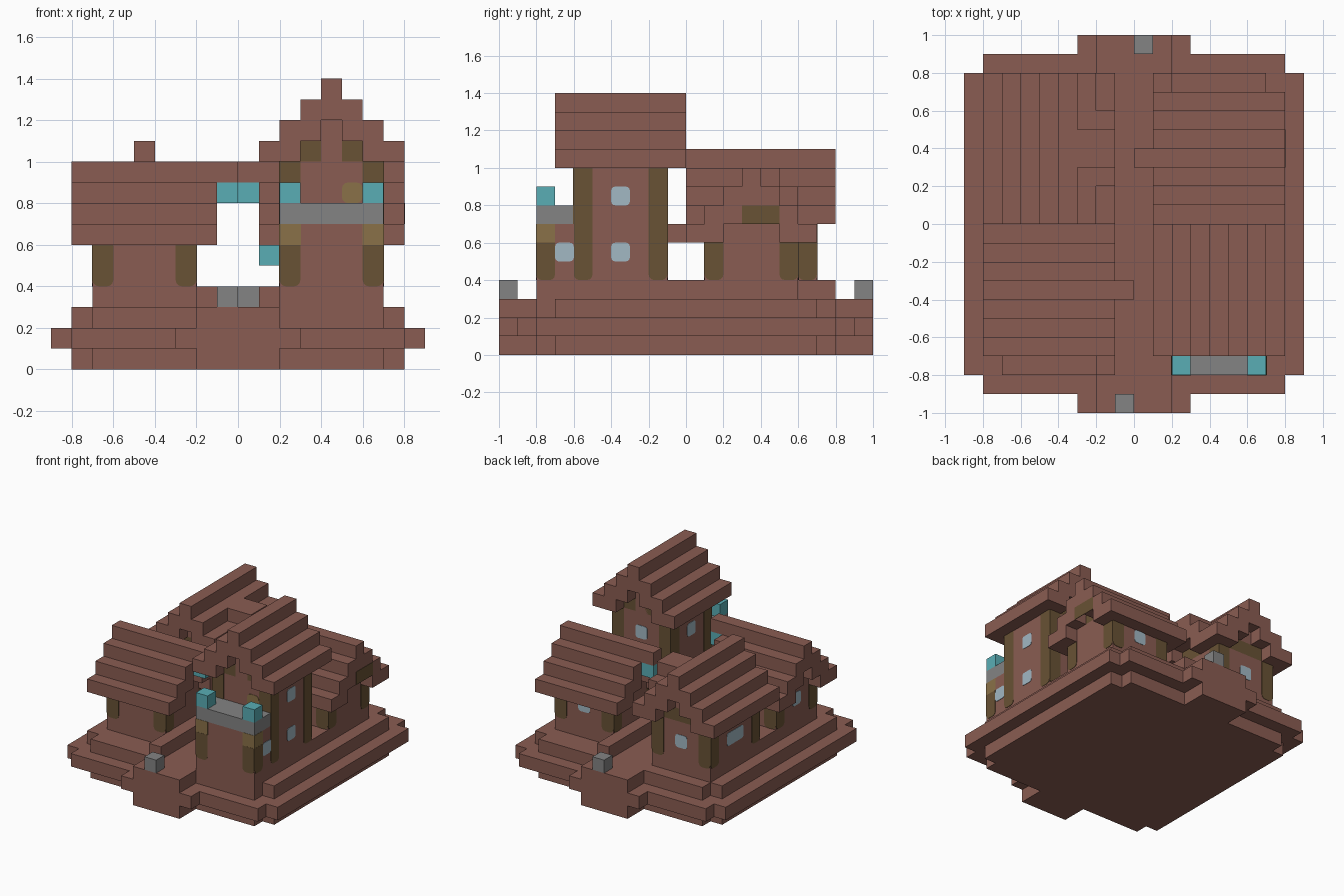
import bpy, bmesh, math
from mathutils import Vector

old = bpy.data.objects.get("Cube")
if old:
    bpy.data.objects.remove(old)

U = 0.1  # one block


def material(name, rgb):
    m = bpy.data.materials.new(name)
    m.use_nodes = True
    col = (*rgb, 1)
    m.diffuse_color = col
    m.node_tree.nodes["Principled BSDF"].inputs["Base Color"].default_value = col
    return m


BROWN = material("red brown wood", (0.255, 0.108, 0.085))
DARK = material("dark timber", (0.14, 0.085, 0.035))
TAN = material("tan timber", (0.255, 0.165, 0.065))
GREY = material("grey stone", (0.23, 0.23, 0.23))
TEAL = material("teal lantern", (0.10, 0.42, 0.46))
GLASS = material("pale blue glass", (0.36, 0.48, 0.55))


def finish(name, bm, mat):
    bmesh.ops.recalc_face_normals(bm, faces=bm.faces)
    me = bpy.data.meshes.new(name)
    bm.to_mesh(me)
    bm.free()
    me.materials.append(mat)
    ob = bpy.data.objects.new(name, me)
    bpy.context.collection.objects.link(ob)
    return ob


def blocks(name, mat, boxes):
    """One object from boxes (x0, x1, y0, y1, z0, z1), in blocks."""
    bm = bmesh.new()
    for x0, x1, y0, y1, z0, z1 in boxes:
        vs = bmesh.ops.create_cube(bm, size=U)["verts"]
        for v in vs:
            v.co = Vector((x0 if v.co.x < 0 else x1, y0 if v.co.y < 0 else y1,
                           z0 if v.co.z < 0 else z1)) * U
    return finish(name, bm, mat)


def plate(name, mat, side, at, a0, a1, z0, z1, r=0.2, round_top=True):
    """Thin rounded panel on a wall facing 'side' (+x, -x, +y, -y)."""
    bm = bmesh.new()
    sign = 1 if side[0] == "+" else -1
    pts = []
    corners = [(a1, z1, 0), (a0, z1, 1), (a0, z0, 2), (a1, z0, 3)]
    for a, z, q in corners:
        rr = r if (round_top or q > 1) else 0
        ca = a + (rr if q in (1, 2) else -rr)
        cz = z + (rr if q > 1 else -rr)
        for k in range(4 if rr else 1):
            t = math.pi / 2 * (q + k / 3)
            pts.append((ca + rr * math.cos(t), cz + rr * math.sin(t)))
    def place(a, z, depth):
        d = at + sign * depth
        return Vector((d, a, z) if side[1] == "x" else (a, d, z)) * U
    face = bm.faces.new([bm.verts.new(place(a, z, 0.03)) for a, z in pts])
    ext = bmesh.ops.extrude_face_region(bm, geom=[face])
    back = [v for v in ext["geom"] if isinstance(v, bmesh.types.BMVert)]
    shift = place(0, 0, 0) - place(0, 0, 0.03)
    bmesh.ops.translate(bm, verts=back, vec=shift)
    return finish(name, bm, mat)


def posts(name, x0, x1, y0, y1, z0, z1):
    """Rounded timber panels on both faces of every corner."""
    for side, at, lo, hi in (("-x", x0, y0, y1), ("+x", x1, y0, y1),
                             ("-y", y0, x0, x1), ("+y", y1, x0, x1)):
        for a in (lo, hi - 1):
            plate(name + "_corner_post", DARK, side, at, a, a + 1, z0, z1, 0.3, False)


def window(name, side, at, a, z, w=1):
    plate(name + "_window", GLASS, side, at, a, a + w, z, z + 1)


def roof(name, axis, c, lo, hi, z, ridge=None, gap=None):
    """Stepped gable roof, seven blocks wide, ridge along the axis."""
    parts = []
    for i in range(4):
        a, b = (ridge or (lo, hi)) if i == 3 else (lo, hi)
        outer = 3.5 - i
        spans = [(c - outer, c - outer + 2), (c + outer - 2, c + outer)]
        if i > 1:
            spans = [(c - outer, c + outer)]
        for k, (s, t) in enumerate(spans):
            runs = [(a, gap[0]), (gap[1], b)] if gap and i == 0 and k == 1 else [(a, b)]
            for p, q in runs:
                lay = (p, q, s, t) if axis == "x" else (s, t, p, q)
                parts.append((*lay, z + i, z + i + 1))
    return blocks(name + "_roof", BROWN, parts)


# Stepped base, lower and upper tiers narrower than the middle one
narrow = [(-8, 8, -7, 7), (-7, 7, -8, 8), (-2, 2, -10, 10)]
wide = [(-9, 9, -8, 8), (-8, 8, -9, 9), (-3, 3, -10, 10)]
for name, z, shape in (("lower", 0, narrow), ("middle", 1, wide), ("upper", 2, narrow)):
    blocks(name + "_base", BROWN, [(*s, z, z + 1) for s in shape])
blocks("house_foundation", BROWN, [(2, 7, -8, 6, 3, 4), (-7, -2, -6, 7, 3, 4)])
blocks("path_low_wall", BROWN, [(-2, -1, -8, 0, 3, 4), (1, 2, 0, 8, 3, 4)])
blocks("path_stone", GREY, [(-1, 0, -10, -9, 3, 4), (0, 1, 9, 10, 3, 4)])

# Tower with porch and balcony
blocks("tower_walls", BROWN, [(2, 7, -6, -1, 4, 10), (4, 5, -6, -1, 10, 12),
                              (2, 7, -8, -6, 4, 7)])
blocks("tower_gable_beam", DARK, [(3, 6, -6, -1, 10, 11)])
posts("tower", 2, 7, -6, -1, 4, 10)
roof("tower", "y", 4.5, -7, 0, 10)
for z in (5, 8):
    window("tower_side", "+x", 7, -4, z)
    window("tower_back", "+y", -1, 4, z)
window("tower_inner", "-x", 2, -4, 8)
for x in (2, 6):
    blocks("porch_post_cap", TAN, [(x - 0.02, x + 1.02, -8.02, -7, 6, 7)])
    plate("porch_front_post", DARK, "-y", -8, x, x + 1, 4, 6, 0.3, False)
    blocks("balcony_lantern", TEAL, [(x, x + 1, -8, -7, 8, 9)])
for side, at in (("-x", 2), ("+x", 7)):
    plate("porch_side_post", DARK, side, at, -8, -7, 4, 6, 0.3, False)
    window("porch", side, at, -7, 5)
blocks("balcony_floor", GREY, [(2, 7, -8, -6, 7, 8)])
plate("balcony_door_panel", TAN, "-y", -6, 5, 6, 8, 9, 0.3)
blocks("tower_wall_lantern", TEAL, [(1, 2, -4, -3, 5, 6)])

# Two low houses, one the half turn of the other
for name, s in (("front_house", -1), ("rear_house", 1)):
    def span(a, b):
        return (a, b) if s > 0 else (-b, -a)
    x, y = span(2, 7), span(1, 6)
    blocks(name + "_walls", BROWN, [(*x, *y, 4, 6), (*x, *span(2, 5), 6, 7)])
    blocks(name + "_gable", DARK, [(*x, *span(3, 4), 7, 8)])
    posts(name, *x, *y, 4, 6)
    roof(name, "x", 3.5 * s, *span(1, 8), 6, ridge=span(0, 8))
    blocks(name + "_ridge_lantern", TEAL, [(*span(0, 1), *span(3, 4), 8, 9)])
window("rear_house_back", "+y", 6, 4, 5)
window("front_house_side", "-x", -7, -4, 5)
plate("rear_house_gable_panel", DARK, "+x", 8, 3, 5, 7, 8, 0)

# Taller corner house with a cross gable over the courtyard
blocks("corner_house_walls", BROWN, [(-7, -2, 1, 7, 4, 7), (-5, -4, 1, 7, 8, 9)])
blocks("corner_house_gable_beam", DARK, [(-6, -3, 1, 7, 7, 8), (-4, -2, 3, 5, 7, 8)])
posts("corner_house", -7, -2, 1, 7, 4, 7)
roof("corner_house", "y", -4.5, 0, 8, 7, gap=(3, 5))
blocks("corner_house_cross_gable", BROWN, [(-3, -1, 2, 6, 8, 9), (-4, -1, 3, 5, 9, 10)])
window("corner_house_back", "+y", 7, -5, 5)
window("corner_house_side", "-x", -7, 3, 5, 2)
